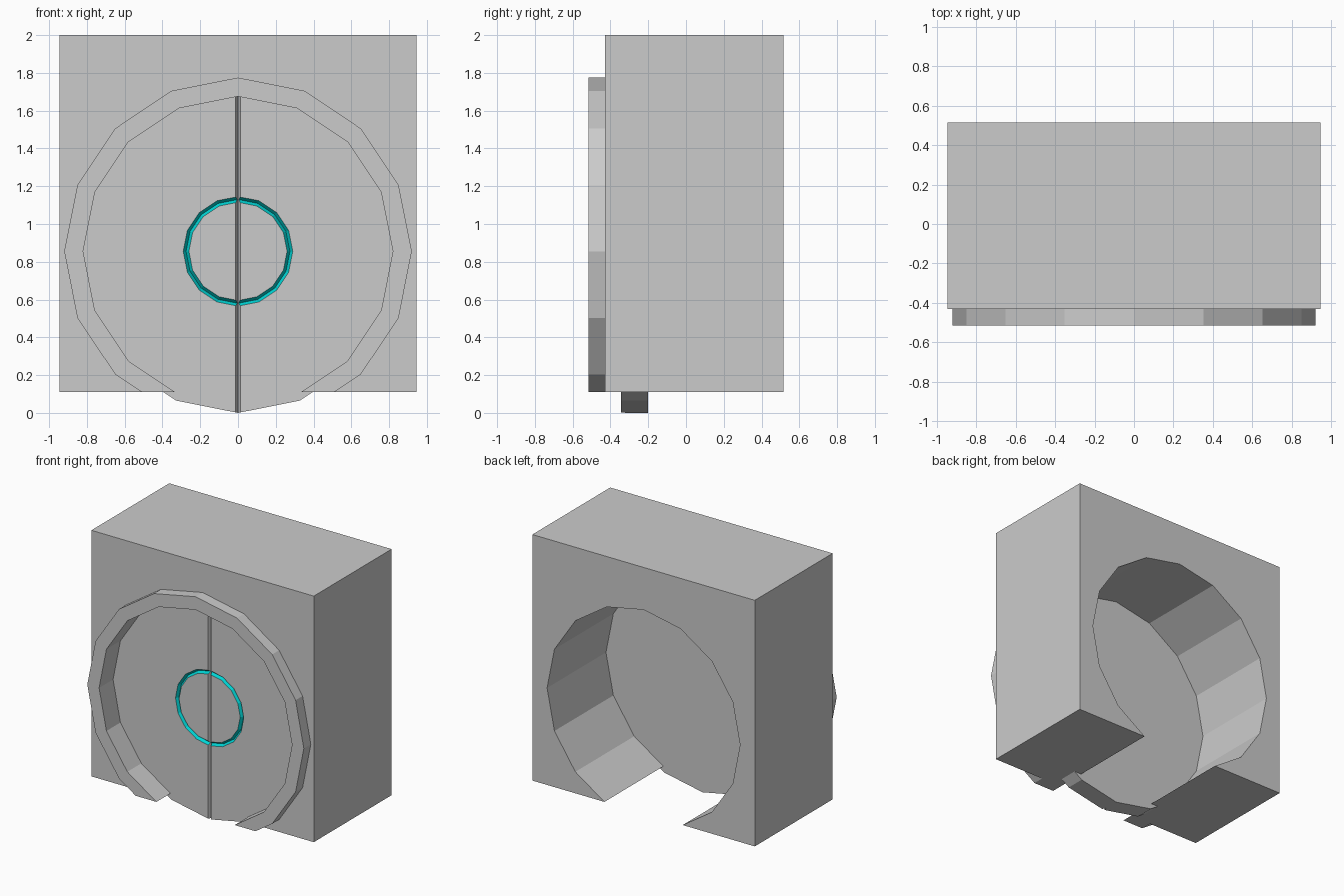
import bpy, bmesh
from math import sin, cos, pi

if "Cube" in bpy.data.objects:
    bpy.data.objects.remove(bpy.data.objects["Cube"])

SIDES, CZ, FLOOR = 16, 0.855, 0.11


def polar(r, i):
    a = -pi / 2 + 2 * pi * i / SIDES
    return (r * cos(a), CZ + r * sin(a))


def arch(r):
    """16-sided circle from lower right to lower left, clipped at the floor line."""
    pts = [polar(r, i) for i in range(SIDES + 1)]
    out = []
    for a, b in zip(pts, pts[1:]):
        if a[1] > FLOOR:
            out.append(a)
        if (a[1] > FLOOR) != (b[1] > FLOOR):
            t = (FLOOR - a[1]) / (b[1] - a[1])
            out.append((a[0] + t * (b[0] - a[0]), FLOOR))
    return out


def finish(bm, name):
    bmesh.ops.recalc_face_normals(bm, faces=bm.faces)
    me = bpy.data.meshes.new(name)
    bm.to_mesh(me)
    bm.free()
    ob = bpy.data.objects.new(name, me)
    bpy.context.collection.objects.link(ob)
    return ob


def extrude_xz(name, pts, y0, y1):
    bm = bmesh.new()
    face = bm.faces.new([bm.verts.new((x, y0, z)) for x, z in pts])
    geo = bmesh.ops.extrude_face_region(bm, geom=[face])["geom"]
    bmesh.ops.translate(bm, vec=(0, y1 - y0, 0),
                        verts=[g for g in geo if isinstance(g, bmesh.types.BMVert)])
    return finish(bm, name)


# Wall block with the round tunnel open at the bottom
extrude_xz("wall_block", [(-0.945, FLOOR), (-0.945, 2), (0.945, 2), (0.945, FLOOR)]
           + arch(0.82), -0.43, 0.515)

# Raised frame around the doorway
extrude_xz("door_frame", arch(0.92) + arch(0.82)[::-1], -0.515, -0.43)

# Round door turned from a profile (radius, y), with a V-shaped light groove
FRONT, BACK = -0.345, -0.2
profile = [(0.26, FRONT), (0.275, FRONT + 0.02), (0.29, FRONT),
           (0.855, FRONT), (0.855, BACK)]
bm = bmesh.new()
rings = []
for r, y in profile:
    pts = [polar(r, i) for i in range(SIDES)]
    rings.append([bm.verts.new((x, y, z)) for x, z in pts])
for k, (a, b) in enumerate(zip(rings, rings[1:])):
    for i in range(SIDES):
        j = (i + 1) % SIDES
        f = bm.faces.new((a[i], a[j], b[j], b[i]))
        f.material_index = 1 if k < 2 else 0
bm.faces.new(rings[0])
bm.faces.new(rings[-1])
door = finish(bm, "round_door")
teal = bpy.data.materials.new("teal_light")
teal.diffuse_color = (0.0, 0.65, 0.65, 1)
teal.use_nodes = True
teal.node_tree.nodes["Principled BSDF"].inputs["Base Color"].default_value = teal.diffuse_color
door.data.materials.append(None)
door.data.materials.append(teal)

# Vertical seam: a V-shaped cutter across the door front
bm = bmesh.new()
face = bm.faces.new([bm.verts.new(p) for p in
                     [(-0.018, FRONT - 0.015, -0.1), (0.018, FRONT - 0.015, -0.1),
                      (0, FRONT + 0.03, -0.1)]])
geo = bmesh.ops.extrude_face_region(bm, geom=[face])["geom"]
bmesh.ops.translate(bm, vec=(0, 0, 2),
                    verts=[g for g in geo if isinstance(g, bmesh.types.BMVert)])
cutter = finish(bm, "seam_cutter")
cutter.hide_render = True
cutter.hide_set(True)
cut = door.modifiers.new("seam", 'BOOLEAN')
cut.operation = 'DIFFERENCE'
cut.solver = 'EXACT'
cut.object = cutter
